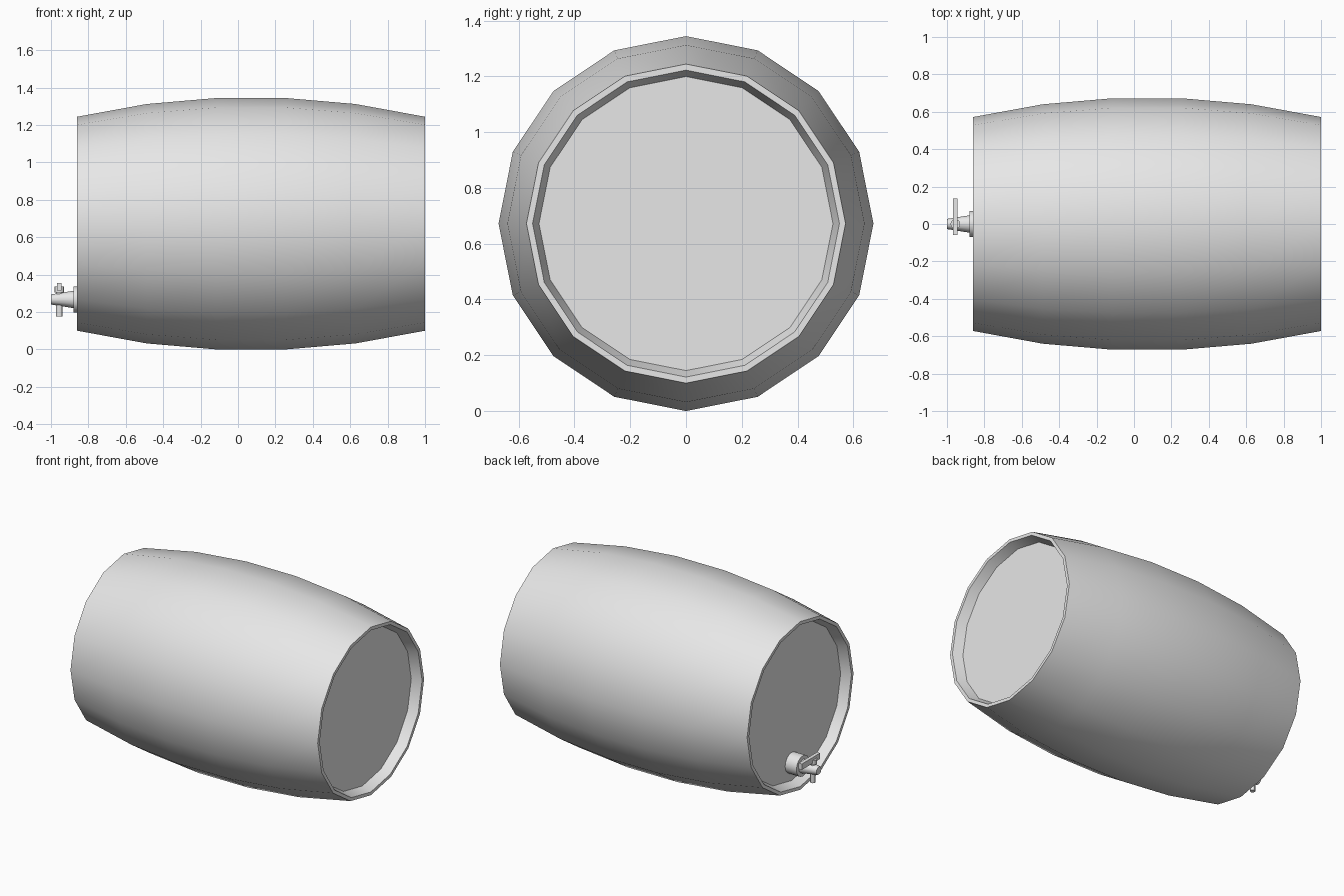
import bpy, bmesh, math
from mathutils import Vector

cube = bpy.data.objects.get("Cube")
if cube:
    bpy.data.objects.remove(cube, do_unlink=True)

grey = bpy.data.materials.new("light grey")
grey.use_nodes = True
grey.diffuse_color = (0.8, 0.8, 0.8, 1)
grey.node_tree.nodes["Principled BSDF"].inputs["Base Color"].default_value = (0.8, 0.8, 0.8, 1)


def finish(name, bm):
    """Turn a bmesh into a shaded, coloured object."""
    bmesh.ops.recalc_face_normals(bm, faces=bm.faces)
    mesh = bpy.data.meshes.new(name)
    bm.to_mesh(mesh)
    bm.free()
    mesh.materials.append(grey)
    obj = bpy.data.objects.new(name, mesh)
    bpy.context.collection.objects.link(obj)
    bpy.ops.object.select_all(action='DESELECT')
    obj.select_set(True)
    bpy.context.view_layer.objects.active = obj
    bpy.ops.object.shade_smooth_by_angle(angle=math.radians(30))
    return obj


def lathe(name, profile, sides, centre, axis):
    """Closed solid of revolution from (position along axis, radius) pairs."""
    bm = bmesh.new()
    rings = []
    for along, radius in profile:
        ring = []
        for i in range(sides):
            a = math.tau * i / sides
            u, v = radius * math.cos(a), radius * math.sin(a)
            offset = (along, v, u) if axis == 'X' else (v, u, along)
            ring.append(bm.verts.new(Vector(centre) + Vector(offset)))
        rings.append(ring)
    for low, high in zip(rings, rings[1:]):
        for i in range(sides):
            j = (i + 1) % sides
            bm.faces.new((low[i], low[j], high[j], high[i]))
    bm.faces.new(rings[0])
    bm.faces.new(rings[-1])
    return finish(name, bm)


def box(name, centre, size):
    bm = bmesh.new()
    bmesh.ops.create_cube(bm, size=1)
    for v in bm.verts:
        v.co = Vector(centre) + Vector(a * b for a, b in zip(v.co, size))
    return finish(name, bm)


# Barrel: bulging staves, thin rims and recessed heads at both ends
mid, half, recess = 0.07, 0.93, 0.065
right_half = [(0.186, 0.672), (0.558, 0.64), (half, 0.572),
              (half, 0.55), (half - recess, 0.527)]
profile = [(-x, r) for x, r in reversed(right_half)] + right_half
lathe("barrel", profile, 16, (mid, 0, 0.672), 'X')

# Tap: mounting collar, tapered spout, vertical plug and turning lever
tap_z = 0.267
lathe("tap_collar", [(-0.88, 0.07), (-0.79, 0.07)], 16, (0, 0, tap_z), 'X')
lathe("tap_spout", [(-1.0, 0.027), (-0.87, 0.048)], 12, (0, 0, tap_z), 'X')
lathe("tap_plug", [(0.177, 0.017), (0.305, 0.017), (0.305, 0.026), (0.336, 0.026)],
      12, (-0.955, 0, 0), 'Z')
box("tap_lever", (-0.955, 0.038, 0.335), (0.024, 0.195, 0.04))
